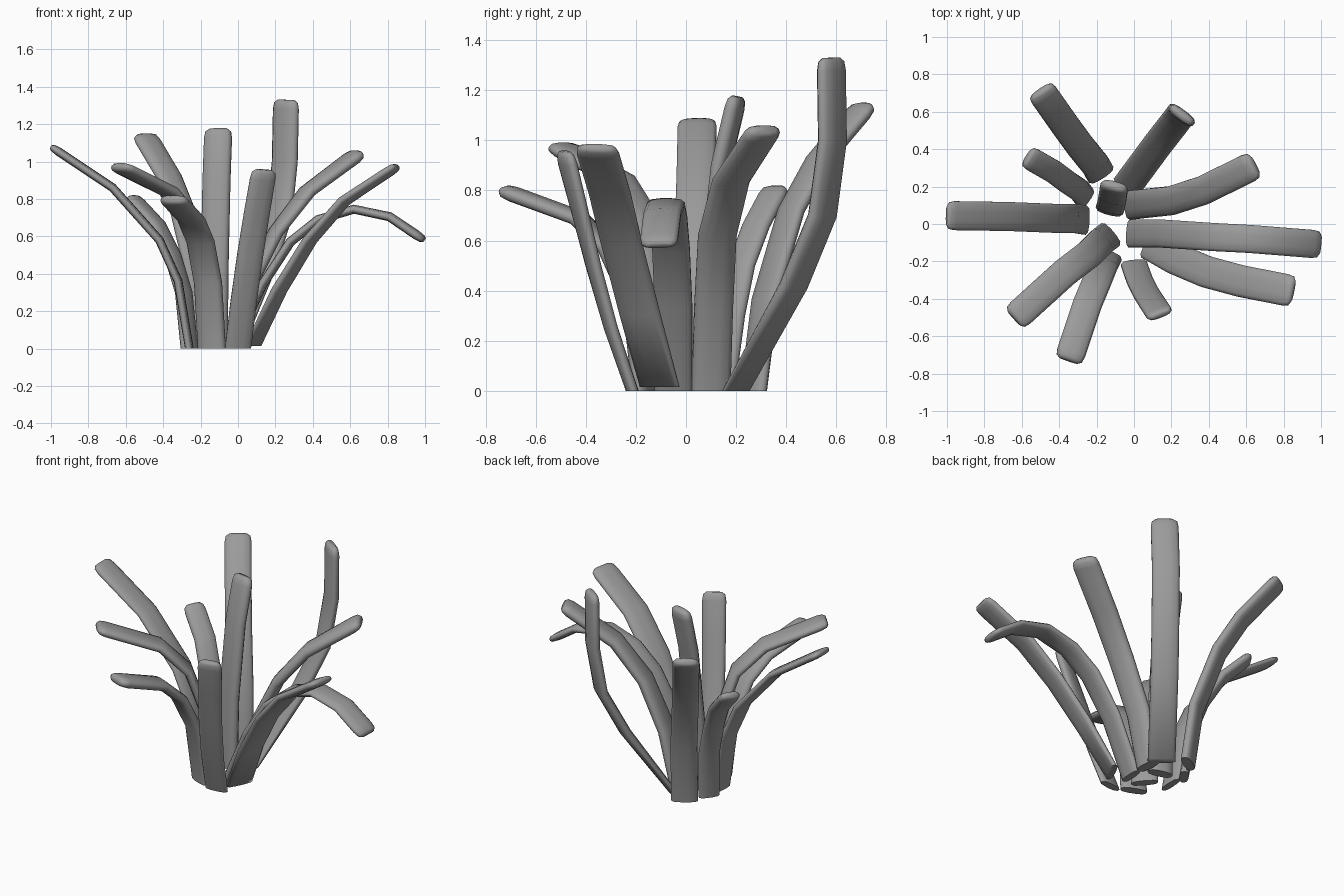
import bpy, bmesh, math
from mathutils import Vector

if "Cube" in bpy.data.objects:
    bpy.data.objects.remove(bpy.data.objects["Cube"])

# cross-section of a blade: flat strip with rounded edges (fractions of width, thickness)
SECTION = [(.5, -.15), (.5, .15), (.4, .4), (.15, .5), (-.15, .5), (-.4, .4),
           (-.5, .15), (-.5, -.15), (-.4, -.4), (-.15, -.5), (.15, -.5), (.4, -.4)]

grey = bpy.data.materials.new("dark_grey")
grey.diffuse_color = (.33, .33, .33, 1)
grey.use_nodes = True
grey.node_tree.nodes["Principled BSDF"].inputs["Base Color"].default_value = grey.diffuse_color


def blade(name, width, thick, a0, a1, path):
    """Sweep the strip along path; it faces azimuth a0 at the base and a1 at the tip."""
    pts = [Vector(p) for p in path]
    # extra rings close to the tip round it off
    end, d = pts[-1], (pts[-1] - pts[-2]).normalized()
    pts = pts[:-1] + [end - d * .05, end - d * .015, end]
    scales = [(1, 1)] * (len(pts) - 2) + [(.92, .85), (.66, .5)]
    bm = bmesh.new()
    rings = []
    n = len(pts)
    for i, p in enumerate(pts):
        dirs = []
        if i > 0:
            dirs.append((p - pts[i - 1]).normalized())
        if i < n - 1:
            dirs.append((pts[i + 1] - p).normalized())
        tangent = sum(dirs, Vector()).normalized()
        a = math.radians(a0 + (a1 - a0) * min(1, i / (n - 3)))
        side = Vector((-math.sin(a), math.cos(a), 0))
        side = (side - tangent * side.dot(tangent)).normalized()
        normal = side.cross(tangent)
        sw, st = scales[i]
        ring = []
        for u, v in SECTION:
            q = p + side * (u * width * sw) + normal * (v * thick * st)
            if i == 0:
                q.z = p.z          # flat cut at the ground
            ring.append(bm.verts.new(q))
        rings.append(ring)
    m = len(SECTION)
    for r0, r1 in zip(rings, rings[1:]):
        for j in range(m):
            bm.faces.new((r0[j], r0[(j + 1) % m], r1[(j + 1) % m], r1[j]))
    bm.faces.new(rings[0])
    bm.faces.new(rings[-1])
    bmesh.ops.recalc_face_normals(bm, faces=bm.faces)
    mesh = bpy.data.meshes.new(name)
    bm.to_mesh(mesh)
    bm.free()
    mesh.materials.append(grey)
    ob = bpy.data.objects.new(name, mesh)
    bpy.context.collection.objects.link(ob)
    bpy.ops.object.select_all(action='DESELECT')
    ob.select_set(True)
    bpy.context.view_layer.objects.active = ob
    bpy.ops.object.shade_smooth_by_angle(angle=math.radians(65))


# left and back-left blades
blade("blade_back_left", .155, .06, 123, 123,
      [(-.18, .27, 0), (-.205, .315, .36), (-.29, .42, .72), (-.37, .53, .92), (-.5, .715, 1.14)])
blade("blade_left_short", .125, .055, 145, 145,
      [(-.26, .14, 0), (-.29, .18, .3), (-.35, .22, .5), (-.43, .28, .66), (-.57, .36, .81)])
blade("blade_left_long", .155, .045, 177, 177,
      [(-.26, .02, 0), (-.32, .03, .36), (-.42, .03, .58), (-.67, .04, .86), (-1, .045, 1.08)])
# front blades
blade("blade_front_left", .155, .055, -140, -140,
      [(-.13, -.06, 0), (-.17, -.09, .4), (-.24, -.16, .68), (-.37, -.26, .84), (-.64, -.505, .975)])
blade("blade_front_low", .155, .06, -112, -112,
      [(-.14, -.17, 0), (-.16, -.21, .35), (-.2, -.31, .57), (-.25, -.43, .69), (-.35, -.73, .8)])
blade("blade_front", .14, .05, -86, -70,
      [(0, -.215, 0), (.03, -.3, .25), (.065, -.37, .5), (.1, -.425, .72), (.14, -.485, .955)])
# right blades
blade("blade_front_right", .17, .05, -24, -14,
      [(.08, -.105, .015), (.22, -.185, .31), (.385, -.255, .58), (.57, -.305, .79), (.85, -.36, .975)])
blade("blade_right_drooping", .15, .048, -4, -8,
      [(-.02, -.05, 0), (.13, -.05, .34), (.28, -.06, .57), (.43, -.07, .69), (.62, -.08, .745),
       (.81, -.095, .705), (.995, -.11, .58)])
blade("blade_back_right", .155, .065, 4, 30,
      [(-.02, .1, 0), (.06, .11, .33), (.2, .125, .62), (.37, .18, .84), (.645, .315, 1.045)])
# back blades
blade("blade_back_tall", .16, .06, 53, 53,
      [(-.04, .2, 0), (.13, .43, .42), (.22, .545, .7), (.25, .585, 1.0), (.257, .58, 1.33)])
blade("blade_centre_upright", .15, .065, 75, 75,
      [(-.13, .08, 0), (-.125, .09, .45), (-.115, .14, .9), (-.105, .205, 1.175)])
